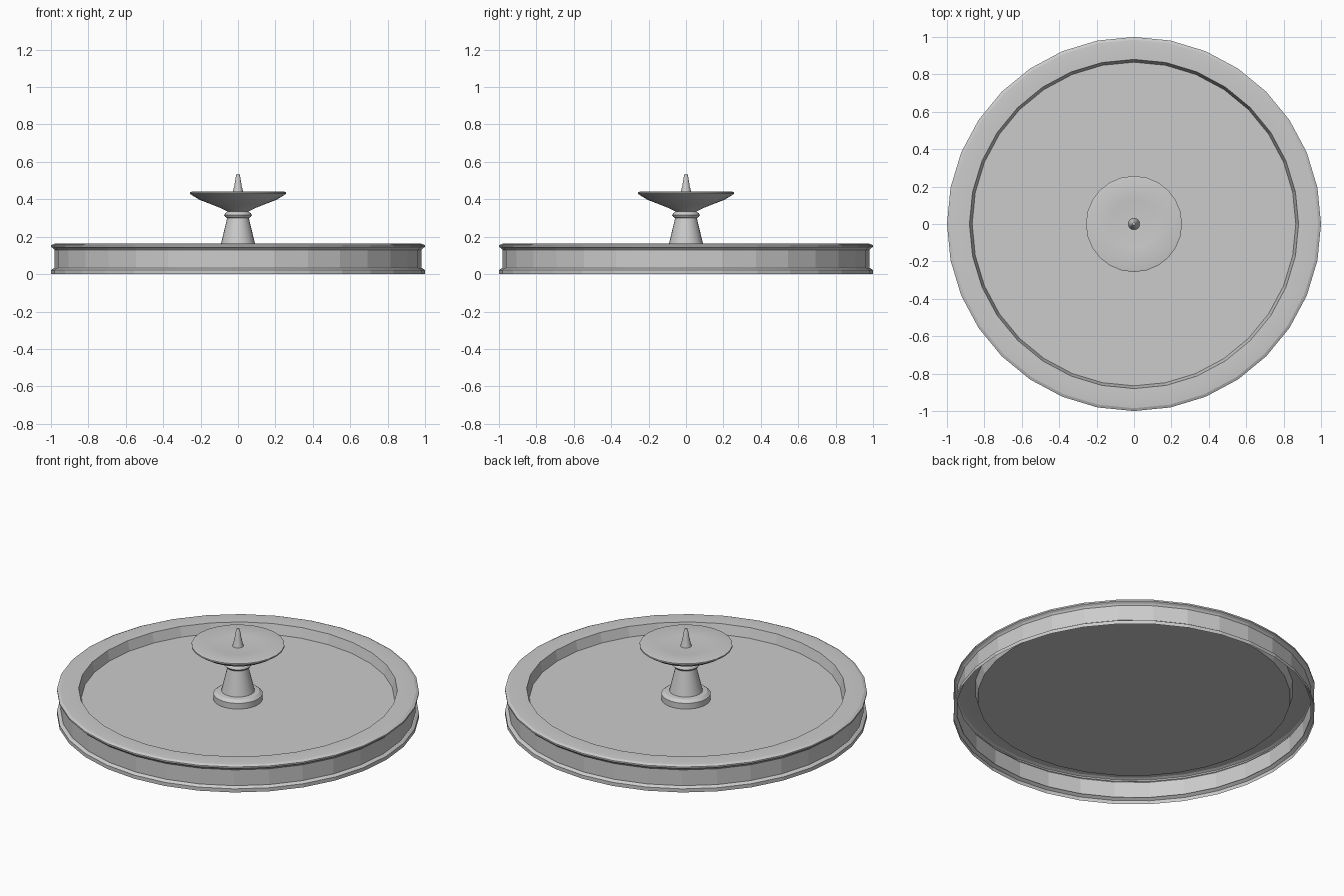
import bpy
import bmesh
import math

cube = bpy.data.objects.get("Cube")
if cube:
    bpy.data.objects.remove(cube, do_unlink=True)

stone = bpy.data.materials.new("pale grey stone")
stone.use_nodes = True
GREY = (0.6, 0.6, 0.6, 1)
stone.diffuse_color = GREY
stone.node_tree.nodes["Principled BSDF"].inputs["Base Color"].default_value = GREY


def lathe(name, profile, sides, smooth_angle):
    """Spin (radius, height) points round z; zero radius closes to a point."""
    bm = bmesh.new()
    rings = []
    for r, z in profile:
        if r == 0:
            rings.append([bm.verts.new((0, 0, z))] * sides)
        else:
            rings.append([bm.verts.new((r * math.cos(math.tau * i / sides),
                                        r * math.sin(math.tau * i / sides), z))
                          for i in range(sides)])
    for low, high in zip(rings, rings[1:]):
        for i in range(sides):
            j = (i + 1) % sides
            corners = list(dict.fromkeys((low[i], low[j], high[j], high[i])))
            bm.faces.new(corners)
    mesh = bpy.data.meshes.new(name)
    bm.to_mesh(mesh)
    bm.free()
    mesh.materials.append(stone)
    obj = bpy.data.objects.new(name, mesh)
    bpy.context.collection.objects.link(obj)
    bpy.ops.object.select_all(action="DESELECT")
    obj.select_set(True)
    bpy.context.view_layer.objects.active = obj
    bpy.ops.object.shade_smooth_by_angle(angle=math.radians(smooth_angle))
    return obj


FLOOR = 0.105

# Basin: moulded outer wall, rim and inner wall, open underneath
lathe("basin_wall", [
    (1, 0), (1, 0.022), (0.985, 0.032), (0.98, 0.032), (0.98, 0.128),
    (0.988, 0.138), (1, 0.146), (1, 0.155), (0.985, 0.162), (0.95, 0.165),
    (0.88, 0.163), (0.865, FLOOR)], 32, 8)

# Basin floor
lathe("basin_floor", [(0.865, FLOOR), (0, FLOOR)], 32, 8)

# Pedestal: stepped foot, tapering column and collar
lathe("pedestal", [
    (0.136, FLOOR), (0.136, 0.14), (0.118, 0.155), (0.092, 0.158),
    (0.058, 0.3), (0.068, 0.306), (0.074, 0.315), (0.068, 0.326),
    (0.056, 0.334)], 24, 25)

# Upper dish
lathe("dish", [
    (0.056, 0.334), (0.09, 0.352), (0.15, 0.376), (0.205, 0.397),
    (0.24, 0.418), (0.257, 0.43), (0.257, 0.438), (0.247, 0.441),
    (0.13, 0.432), (0, 0.427)], 24, 30)

# Water spout
lathe("spout", [
    (0.031, 0.427), (0.02, 0.47), (0.011, 0.525), (0.007, 0.534),
    (0, 0.536)], 16, 40)
